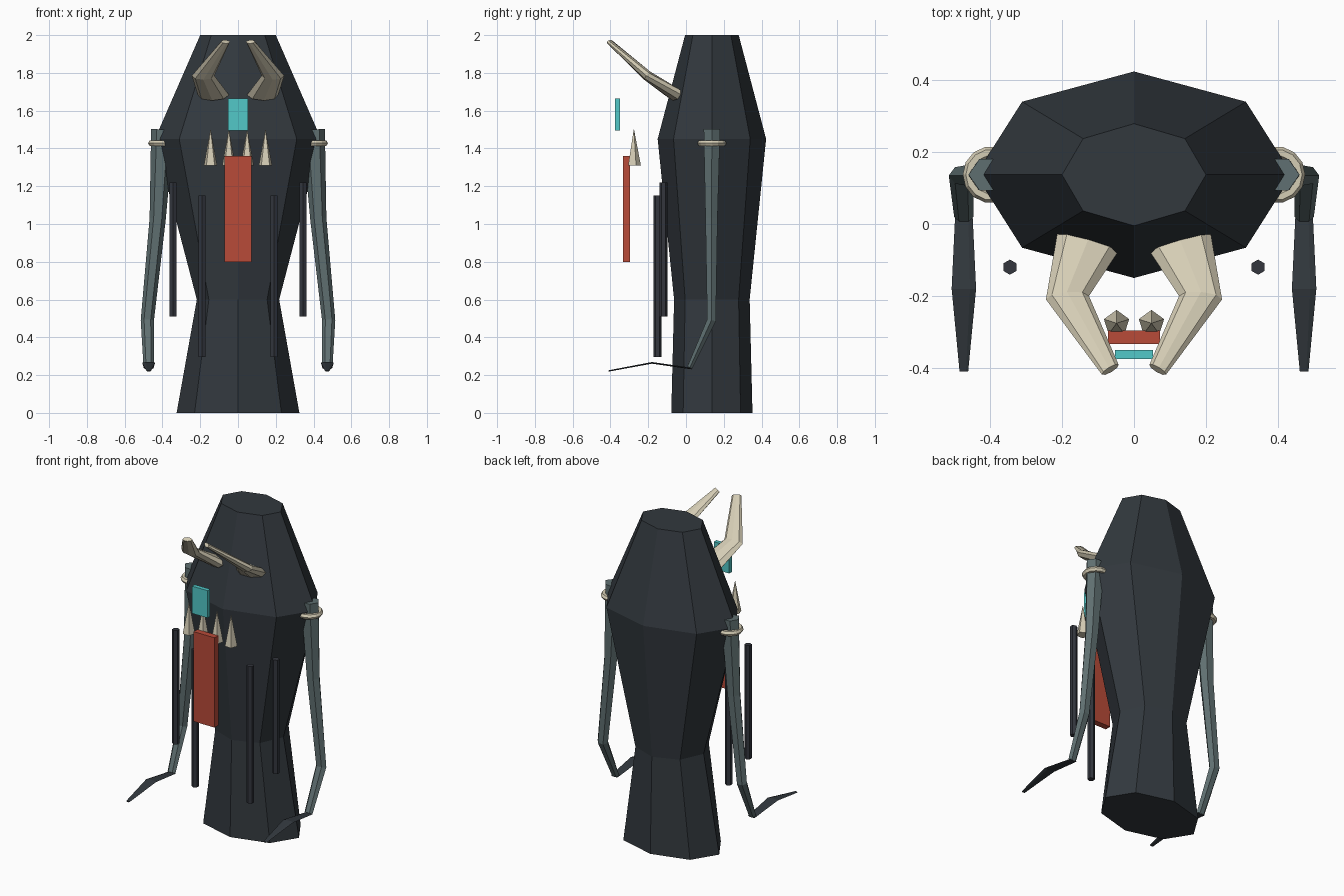
import bpy, bmesh, math
from mathutils import Vector

cube = bpy.data.objects.get("Cube")
if cube:
    bpy.data.objects.remove(cube, do_unlink=True)


def material(name, rgb):
    m = bpy.data.materials.new(name)
    m.use_nodes = True
    m.diffuse_color = (*rgb, 1)
    m.node_tree.nodes["Principled BSDF"].inputs["Base Color"].default_value = (*rgb, 1)
    return m


CLOAK = material("dark slate", (0.032, 0.040, 0.048))
SKIN = material("grey green", (0.115, 0.160, 0.165))
BONE = material("bone", (0.665, 0.610, 0.462))
RED = material("brick red", (0.479, 0.069, 0.040))
CYAN = material("cyan", (0.085, 0.580, 0.580))
STRAND = material("charcoal", (0.033, 0.037, 0.048))


def finish(bm, name, mat):
    bmesh.ops.recalc_face_normals(bm, faces=bm.faces)
    mesh = bpy.data.meshes.new(name)
    bm.to_mesh(mesh)
    bm.free()
    mesh.materials.append(mat)
    obj = bpy.data.objects.new(name, mesh)
    bpy.context.collection.objects.link(obj)
    return obj


def loft(name, rings, sides, up, mat, phase=0.0):
    """Capped tube; each ring is (centre, half width, half depth)."""
    bm = bmesh.new()
    pts = [Vector(r[0]) for r in rings]
    loops = []
    for i, (_, ru, rv) in enumerate(rings):
        t = Vector()
        if i > 0:
            t += (pts[i] - pts[i - 1]).normalized()
        if i < len(pts) - 1:
            t += (pts[i + 1] - pts[i]).normalized()
        t.normalize()
        u = t.cross(Vector(up)).normalized()
        v = u.cross(t)
        angles = [phase + math.tau * k / sides for k in range(sides)]
        loops.append([bm.verts.new(pts[i] + u * ru * math.cos(a) + v * rv * math.sin(a))
                      for a in angles])
    for a, b in zip(loops, loops[1:]):
        for k in range(sides):
            n = (k + 1) % sides
            bm.faces.new((a[k], a[n], b[n], b[k]))
    bm.faces.new(loops[0])
    bm.faces.new(loops[-1])
    return finish(bm, name, mat)


def box(name, centre, size, mat):
    bm = bmesh.new()
    bmesh.ops.create_cube(bm, size=1)
    bmesh.ops.scale(bm, vec=size, verts=bm.verts)
    bmesh.ops.translate(bm, vec=centre, verts=bm.verts)
    return finish(bm, name, mat)


def cuff(name, centre, major, minor, mat):
    bpy.ops.mesh.primitive_torus_add(location=centre, major_radius=major, minor_radius=minor,
                                     major_segments=14, minor_segments=6)
    obj = bpy.context.object
    obj.name = name
    obj.data.materials.append(mat)


Y, Z = (0, 1, 0), (0, 0, 1)

# Hooded body
loft("cloak_body", [((0, 0.137, 0), 0.325, 0.215), ((0, 0.137, 0.6), 0.218, 0.20),
                    ((0, 0.137, 1.45), 0.44, 0.287), ((0, 0.137, 2), 0.20, 0.142)],
     8, Y, CLOAK)

# Paired limbs, horns and hanging strands
for side, s in (("left", 1), ("right", -1)):
    loft(side + "_arm", [((s * 0.40, 0.137, 1.5), 0.06, 0.05),
                         ((s * 0.425, 0.135, 1.03), 0.043, 0.037),
                         ((s * 0.48, 0.135, 0.49), 0.035, 0.027),
                         ((s * 0.473, 0.02, 0.24), 0.027, 0.016)], 6, Y, SKIN)
    loft(side + "_claw", [((s * 0.473, 0.03, 0.235), 0.024, 0.005),
                          ((s * 0.473, -0.18, 0.265), 0.034, 0.005),
                          ((s * 0.473, -0.41, 0.222), 0.012, 0.004)], 6, Z, CLOAK)
    cuff(side + "_arm_cuff", (s * 0.397, 0.137, 1.428), 0.062, 0.017, BONE)
    loft(side + "_horn", [((s * 0.13, -0.052, 1.683), 0.088, 0.035),
                          ((s * 0.185, -0.205, 1.785), 0.06, 0.027),
                          ((s * 0.066, -0.405, 1.965), 0.027, 0.012)], 8, Z, BONE)
    for label, x, y, low, high in (("outer", 0.345, -0.12, 0.51, 1.22),
                                   ("inner", 0.19, -0.15, 0.295, 1.15)):
        loft(f"{side}_{label}_strand", [((s * x, y, low), 0.021, 0.021),
                                        ((s * x, y, high), 0.021, 0.021)],
             6, Y, STRAND, math.pi / 2)

# Row of pointed teeth
for i in range(4):
    x = (i - 1.5) * 0.097
    loft(f"tooth_{i + 1}", [((x, -0.276, 1.31), 0.037, 0.037),
                            ((x, -0.276, 1.5), 0.001, 0.001)], 5, Y, BONE, math.pi / 2)

# Face plate and tongue
box("face_plate", (0, -0.363, 1.58), (0.106, 0.026, 0.17), CYAN)
box("tongue", (0, -0.315, 1.08), (0.144, 0.038, 0.56), RED)
